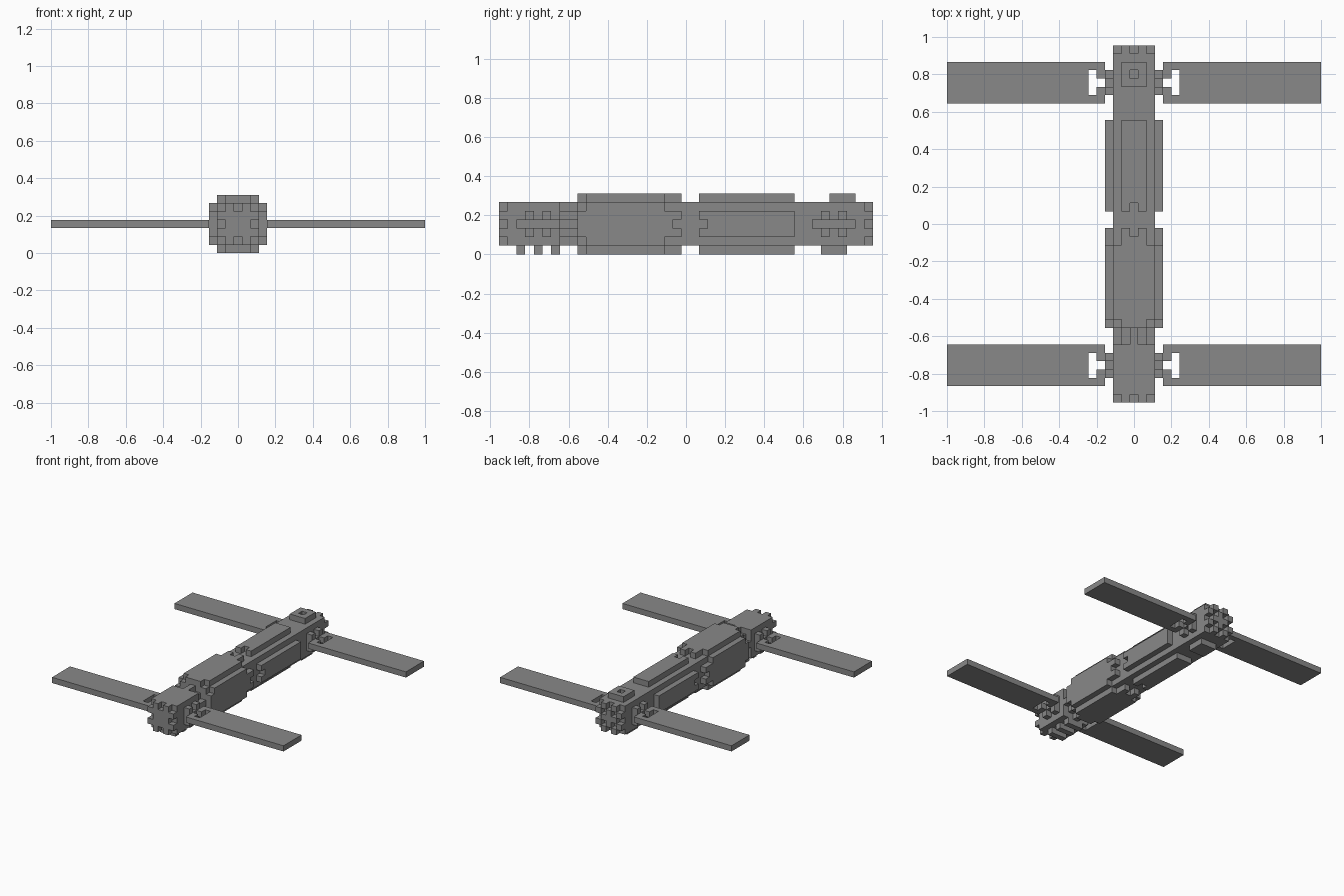
import bpy
import bmesh
from mathutils import Matrix

old = bpy.data.objects.get("Cube")
if old:
    bpy.data.objects.remove(old, do_unlink=True)

UNIT = 2 / 45          # one block of the grid
AXIS = 3.5             # height of the long axis, in blocks

grey = bpy.data.materials.new("hull grey")
grey.use_nodes = True
COLOUR = (0.25, 0.25, 0.25, 1)
grey.diffuse_color = COLOUR
grey.node_tree.nodes["Principled BSDF"].inputs["Base Color"].default_value = COLOUR


def slab(w, h, y0, y1, x=0, z=0):
    """Box of width w and height h, centred at x, z on the axis."""
    return w, h, y0, y1, x, z


def build(name, slabs):
    bm = bmesh.new()
    for w, h, y0, y1, x, z in slabs:
        place = Matrix.Translation((x, (y0 + y1) / 2, z + AXIS))
        size = Matrix.Diagonal((w, y1 - y0, h, 1))
        bmesh.ops.create_cube(bm, size=1, matrix=place @ size)
    bmesh.ops.scale(bm, vec=(UNIT,) * 3, verts=bm.verts)
    mesh = bpy.data.meshes.new(name)
    bm.to_mesh(mesh)
    bm.free()
    mesh.materials.append(grey)
    obj = bpy.data.objects.new(name, mesh)
    bpy.context.collection.objects.link(obj)
    return obj


def rounded(y0, y1):
    return [slab(7, 3, y0, y1), slab(5, 5, y0, y1), slab(3, 7, y0, y1)]


def notched(y0, y1):
    """Rounded section with a gap in the middle of each side."""
    parts = [slab(5, 5, y0, y1)]
    for s in (-1, 1):
        parts += [slab(1, 7, y0, y1, x=s), slab(7, 1, y0, y1, z=s)]
    return parts


def teeth(y0, y1):
    parts = []
    for a in (-1, 1):
        for b in (-2, 2):
            parts += [slab(1, 1, y0, y1, a, b), slab(1, 1, y0, y1, b, a)]
    return parts


# Pressure hulls
build("front_hull", rounded(-12.5, -11.5)
      + [slab(7, 5, -11.5, -2.5), slab(5, 7, -11.5, -2.5)]
      + rounded(-2.5, -1.5) + notched(-1.5, -0.5))
build("rear_hull", notched(1.5, 2.5) + rounded(2.5, 12.5))
build("middle_joint", [slab(5, 5, -0.5, 1.5)])

# End modules and the ribbed neck
build("front_module", [slab(5, 5, -20.5, -14.5)])
build("front_neck", [slab(3, 3, -14.5, -12.5), slab(5, 1, -14.5, -12.5),
                     slab(1, 5, -14.5, -12.5)])
build("rear_module", [slab(5, 5, 12.5, 20.5)])

# Toothed end rings
build("front_end_ring", [slab(3, 3, -21.5, -20.5)] + teeth(-21.5, -20.5))
build("rear_end_ring", [slab(3, 1, 20.5, 21.5), slab(1, 3, 20.5, 21.5)]
      + teeth(20.5, 21.5))

# Hatch with a central opening, and the plates underneath
build("top_hatch", [slab(3, 1, 16.5, 17.5, z=3), slab(3, 1, 18.5, 19.5, z=3),
                    slab(1, 1, 17.5, 18.5, x=-1, z=3),
                    slab(1, 1, 17.5, 18.5, x=1, z=3)])
build("bottom_hatch", [slab(3, 1, 15.5, 18.5, z=-3)])
build("bottom_ribs", [slab(3, 1, y - 0.5, y + 0.5, z=-3) for y in (-19, -17, -15)])

# Solar panels with forked inner ends and their mounts
for end, yc in (("front", -17), ("rear", 17)):
    for side, s in (("left", 1), ("right", -1)):
        panel = [slab(17, 1, yc - 2.5, yc + 2.5, x=14 * s)]
        mount = [slab(1, 1, yc - 0.5, yc + 0.5, x=3 * s)]
        for d in (-1, 1):
            panel.append(slab(2, 1, yc + 2 * d - 0.5, yc + 2 * d + 0.5, x=4.5 * s))
            mount.append(slab(1, 3, yc + d - 0.5, yc + d + 0.5, x=3 * s))
            mount.append(slab(1, 1, yc + d - 0.5, yc + d + 0.5, x=4 * s))
        build(f"{end}_{side}_panel", panel)
        build(f"{end}_{side}_mount", mount)
